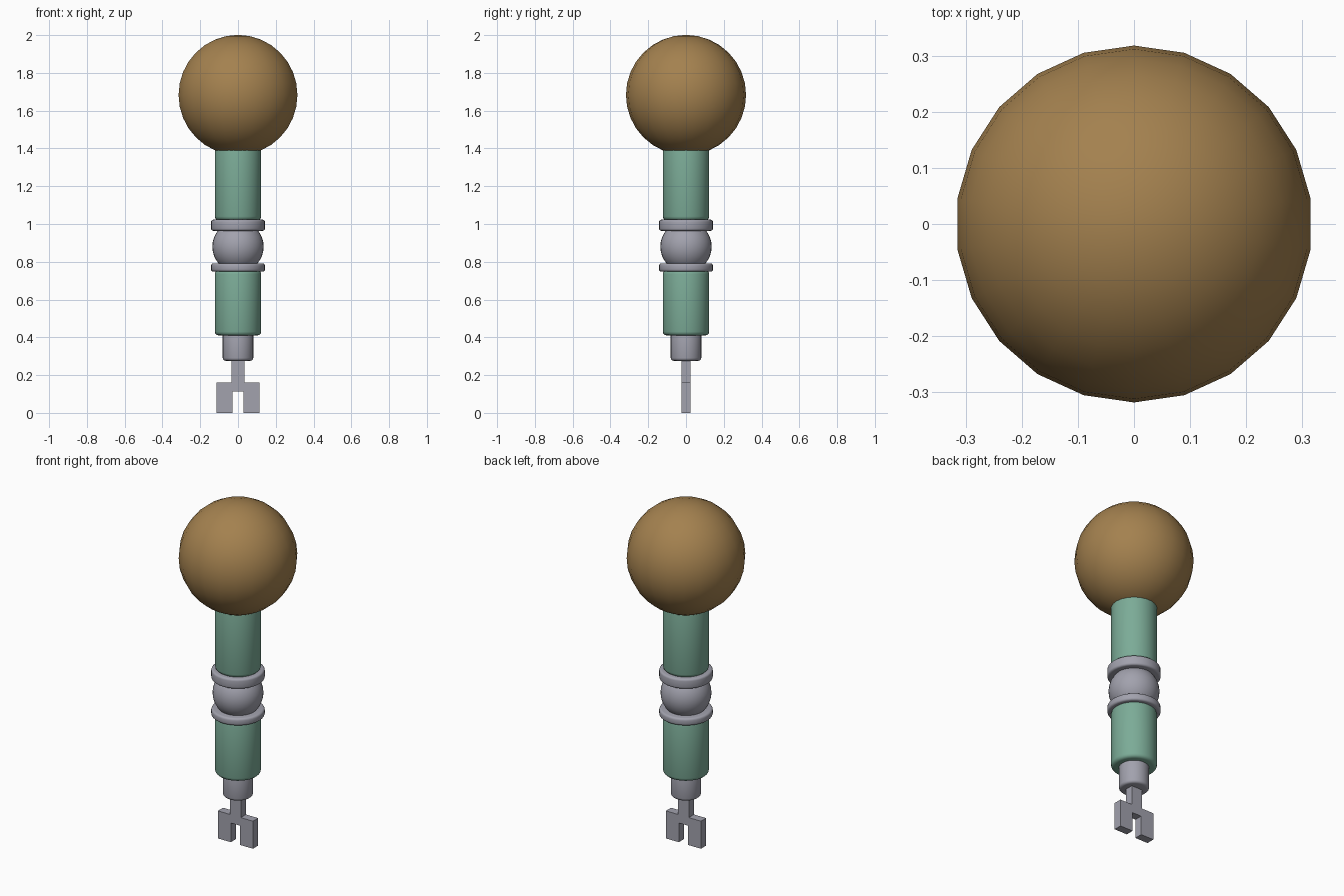
import bpy, bmesh, math

if "Cube" in bpy.data.objects:
    bpy.data.objects.remove(bpy.data.objects["Cube"])


def material(name, rgb):
    m = bpy.data.materials.new(name)
    m.diffuse_color = (*rgb, 1.0)
    m.use_nodes = True
    m.node_tree.nodes["Principled BSDF"].inputs["Base Color"].default_value = m.diffuse_color
    return m


BROWN = material("tan brown", (0.37, 0.22, 0.078))
GREEN = material("sage green", (0.20, 0.41, 0.31))
GREY = material("cool grey", (0.36, 0.36, 0.42))


def finish(bm, name, mat, angle=None):
    bmesh.ops.recalc_face_normals(bm, faces=bm.faces)
    mesh = bpy.data.meshes.new(name)
    bm.to_mesh(mesh)
    bm.free()
    mesh.materials.append(mat)
    ob = bpy.data.objects.new(name, mesh)
    bpy.context.collection.objects.link(ob)
    if angle:
        bpy.ops.object.select_all(action='DESELECT')
        bpy.context.view_layer.objects.active = ob
        ob.select_set(True)
        bpy.ops.object.shade_smooth_by_angle(angle=math.radians(angle))
    return ob


def ball(name, mat, z, r, seg, rings):
    bm = bmesh.new()
    bmesh.ops.create_uvsphere(bm, u_segments=seg, v_segments=rings, radius=r)
    bmesh.ops.translate(bm, verts=bm.verts, vec=(0, 0, z))
    finish(bm, name, mat, 60)


def drum(name, mat, z0, z1, r, low, high, seg=32):
    """Capped cylinder with rounded rims of radius low / high."""
    prof = []
    for zc, b, start in ((z0 + low, low, -90), (z1 - high, high, 0)):
        steps = 3 if b else 0
        for i in range(steps + 1):
            a = math.radians(start + (90 * i / steps if steps else 0))
            prof.append((r - b + b * math.cos(a), zc + b * math.sin(a)))
    bm = bmesh.new()
    loops = [[bm.verts.new((pr * math.cos(2 * math.pi * k / seg),
                            pr * math.sin(2 * math.pi * k / seg), pz))
              for k in range(seg)] for pr, pz in prof]
    for a, b in zip(loops, loops[1:]):
        for k in range(seg):
            n = (k + 1) % seg
            bm.faces.new((a[k], a[n], b[n], b[k]))
    bm.faces.new(loops[0])
    bm.faces.new(loops[-1])
    finish(bm, name, mat, 40)


# Large knob on top
ball("top_knob", BROWN, 1.683, 0.318, 22, 16)

# Green grips
drum("upper_grip", GREEN, 1.02, 1.43, 0.123, 0.02, 0.01)
drum("lower_grip", GREEN, 0.41, 0.755, 0.123, 0.02, 0.02)

# Ball joint between two flanges
ball("joint_ball", GREY, 0.88, 0.136, 32, 16)
drum("upper_flange", GREY, 0.964, 1.023, 0.143, 0.012, 0.012)
drum("lower_flange", GREY, 0.748, 0.791, 0.143, 0.012, 0.012)

# Collar holding the fork
drum("collar", GREY, 0.276, 0.42, 0.081, 0.015, 0.005)

# Two-pronged fork: half outline mirrored, then extruded
half = [(0.035, 0.29), (0.035, 0.162), (0.114, 0.162),
        (0.114, 0.0), (0.03, 0.0), (0.03, 0.113)]
outline = half + [(-x, z) for x, z in reversed(half)]
bm = bmesh.new()
face = bm.faces.new([bm.verts.new((x, -0.024, z)) for x, z in outline])
ext = bmesh.ops.extrude_face_region(bm, geom=[face])
bmesh.ops.translate(bm, vec=(0, 0.048, 0),
                    verts=[v for v in ext["geom"] if isinstance(v, bmesh.types.BMVert)])
finish(bm, "fork_tip", GREY)
